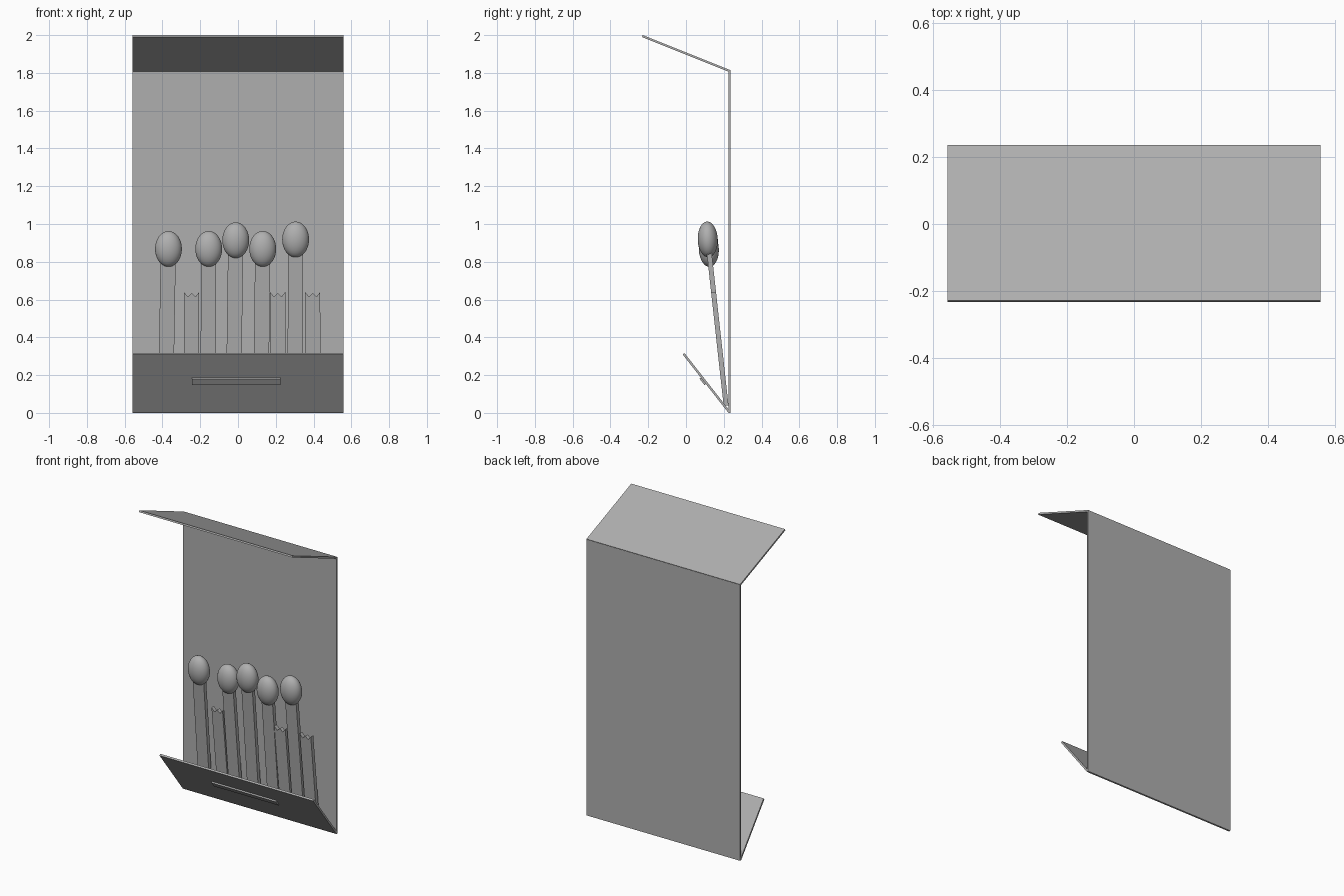
import bpy, bmesh
from math import atan2, hypot
from mathutils import Vector, Matrix

if "Cube" in bpy.data.objects:
    bpy.data.objects.remove(bpy.data.objects["Cube"])

# One mid-grey material for everything
GREY = bpy.data.materials.new("mid_grey")
GREY.diffuse_color = (0.43, 0.43, 0.43, 1)
GREY.use_nodes = True
GREY.node_tree.nodes["Principled BSDF"].inputs["Base Color"].default_value = GREY.diffuse_color


def new_object(name, bm):
    bmesh.ops.recalc_face_normals(bm, faces=bm.faces)
    mesh = bpy.data.meshes.new(name)
    bm.to_mesh(mesh)
    bm.free()
    mesh.materials.append(GREY)
    obj = bpy.data.objects.new(name, mesh)
    bpy.context.collection.objects.link(obj)
    return obj


def prism(name, profile, direction):
    """Extrude a flat outline along a direction."""
    bm = bmesh.new()
    face = bm.faces.new([bm.verts.new(p) for p in profile])
    ext = bmesh.ops.extrude_face_region(bm, geom=[face])
    verts = [v for v in ext["geom"] if isinstance(v, bmesh.types.BMVert)]
    bmesh.ops.translate(bm, verts=verts, vec=direction)
    return new_object(name, bm)


def sheet(name, a, b, x0, x1, thick):
    """Card running from a to b in the (y, z) plane, thickened to one side."""
    dy, dz = b[0] - a[0], b[1] - a[1]
    n = hypot(dy, dz)
    oy, oz = -dz / n * thick, dy / n * thick
    pts = [a, b, (b[0] + oy, b[1] + oz), (a[0] + oy, a[1] + oz)]
    return prism(name, [(x0, y, z) for y, z in pts], (x1 - x0, 0, 0))


# Cover: back panel, open lid and folded front flap
W = 0.558
sheet("back_panel", (0.236, 0), (0.236, 1.811), -W, W, 0.012)
sheet("lid_flap", (0.236, 1.814), (-0.229, 2.0), -W, W, 0.011)
sheet("front_flap", (0.234, 0.0075), (-0.008, 0.3165), -W, W, 0.012)

# Staple lying on the outside of the front flap
sheet("staple", (0.107, 0.155), (0.081, 0.188), -0.243, 0.224, 0.012)

# Matches lean forward from the fold: (bottom x, top x, head centre z)
FOOT = Vector((0, 0.212, 0.04))
LEAN = Vector((0, -0.097, 0.88))
T = 0.026
HALF = 0.04


def stick(name, x0, x1, top, jagged=False):
    def at(side, z):
        t = (z - FOOT.z) / LEAN.z
        p = FOOT + LEAN * t
        return (x0 + (x1 - x0) * t + side * HALF, p.y - T / 2, p.z)
    pts = [at(-1, FOOT.z), at(1, FOOT.z)]
    if jagged:
        pts += [at(1, top), at(0.5, top - 0.025), at(0, top - 0.005),
                at(-0.5, top - 0.025), at(-1, top)]
    else:
        pts += [at(1, top), at(-1, top)]
    return prism(name, pts, (0, T, 0))


matches = [(-0.383, -0.368, 0.868), (-0.159, -0.155, 0.868), (-0.024, -0.012, 0.914),
           (0.122, 0.131, 0.868), (0.302, 0.305, 0.918)]
for i, (x0, x1, z) in enumerate(matches, 1):
    stick(f"match_stick_{i}", x0, x1, z)
    bm = bmesh.new()
    bmesh.ops.create_uvsphere(bm, u_segments=32, v_segments=16, radius=1)
    y = FOOT.y + LEAN.y * (z - FOOT.z) / LEAN.z
    tilt = Matrix.Rotation(atan2(-LEAN.y, LEAN.z) * 0.4, 4, 'X')
    bm.transform(Matrix.Translation((x1, y, z)) @ tilt
                 @ Matrix.Diagonal((0.071, 0.053, 0.095, 1)))
    for f in bm.faces:
        f.smooth = True
    new_object(f"match_head_{i}", bm)

# Torn stumps of used matches
for i, x in enumerate((-0.245, 0.211, 0.396), 1):
    stick(f"torn_stump_{i}", x, x - 0.001, 0.64, jagged=True)
